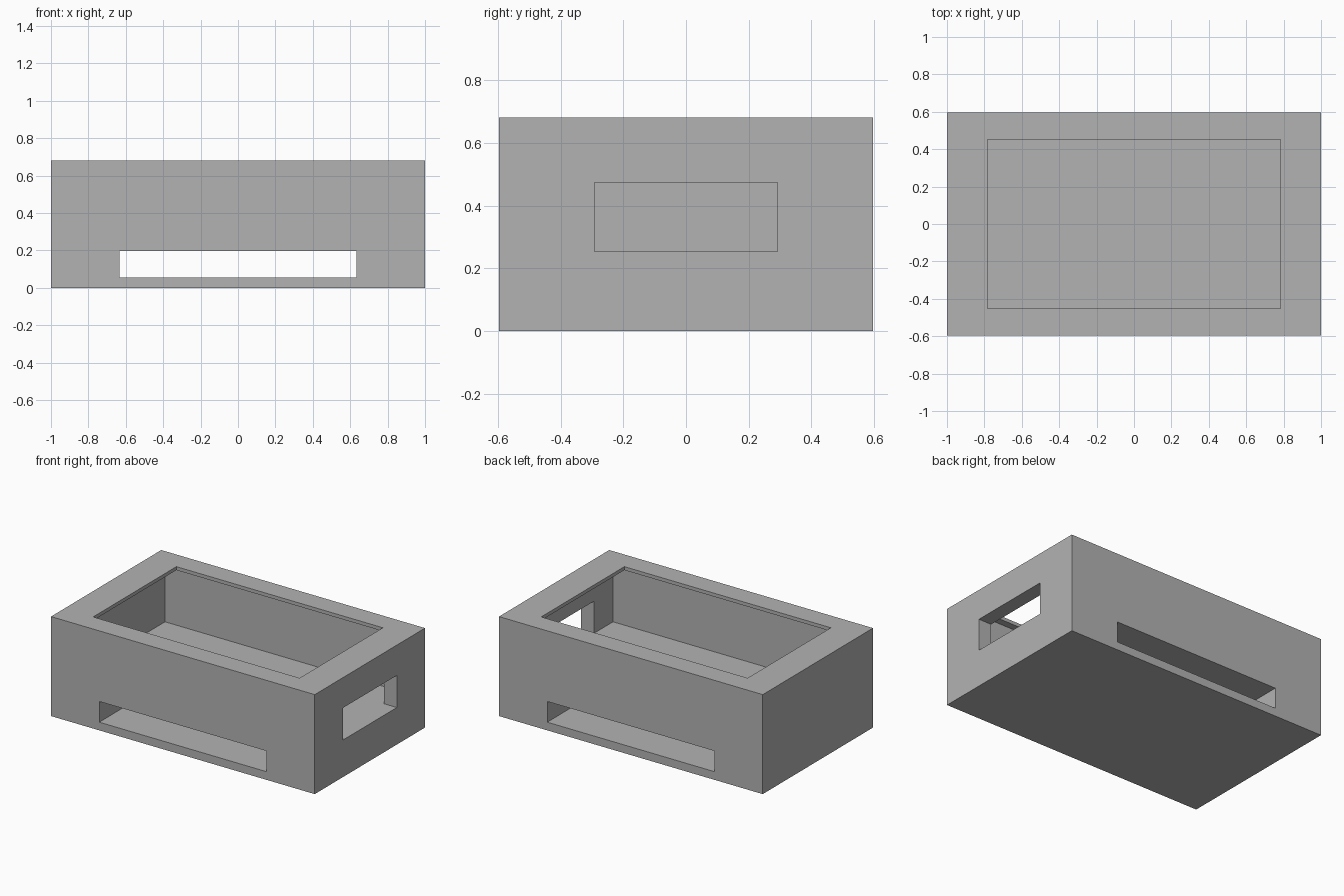
import bpy
from mathutils import Vector

old = bpy.data.objects.get("Cube")
if old:
    bpy.data.objects.remove(old, do_unlink=True)

gray = bpy.data.materials.new("light_gray")
gray.use_nodes = True
color = (0.45, 0.45, 0.45, 1.0)
gray.diffuse_color = color
gray.node_tree.nodes["Principled BSDF"].inputs["Base Color"].default_value = color

DEPTH, HEIGHT = 1.194, 0.682   # outer depth and height
FLOOR = 0.254                  # cavity floor, level with the window sill
LIP = 0.024                    # thickness of the rim around the top opening


def box(name, low, high):
    """Add an axis-aligned box between two corners."""
    low, high = Vector(low), Vector(high)
    bpy.ops.mesh.primitive_cube_add(size=1, location=(low + high) / 2)
    obj = bpy.context.object
    obj.name = name
    for v in obj.data.vertices:
        v.co = v.co * (high - low)
    obj.data.materials.append(gray)
    return obj


def cut(target, cutter):
    """Subtract the cutter from the target and remove it."""
    mod = target.modifiers.new("cut", 'BOOLEAN')
    mod.operation = 'DIFFERENCE'
    mod.solver = 'EXACT'
    mod.object = cutter
    cutter.hide_render = True
    bpy.context.view_layer.objects.active = target
    bpy.ops.object.modifier_apply(modifier=mod.name)
    bpy.data.objects.remove(cutter, do_unlink=True)


# Solid outer block
case = box("case_body", (-1, -DEPTH / 2, 0), (1, DEPTH / 2, HEIGHT))

# Main cavity, undercutting the top rim
cut(case, box("cavity", (-0.902, -0.498, FLOOR), (0.902, 0.498, HEIGHT - LIP)))

# Top opening through the rim
cut(case, box("top_opening", (-0.783, -0.451, 0.5), (0.783, 0.451, 1)))

# Window in the left (+x) wall
cut(case, box("side_window", (0.7, -0.292, FLOOR), (1.2, 0.292, 0.474)))

# Slot running from front to back beneath the cavity floor
cut(case, box("through_slot", (-0.634, -1, 0.056), (0.634, 1, 0.198)))
